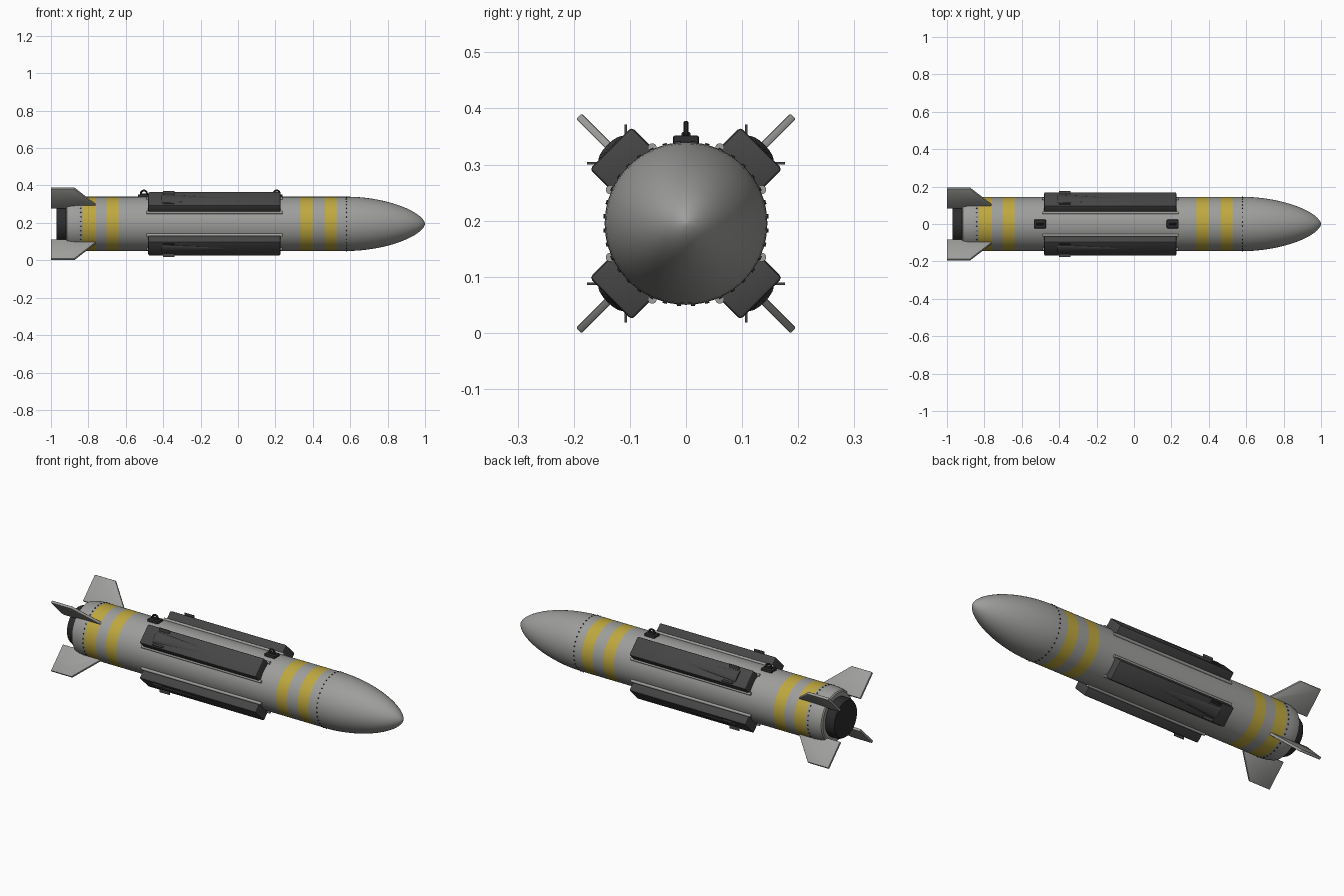
import bpy, bmesh, math
from mathutils import Matrix, Vector

if "Cube" in bpy.data.objects:
    bpy.data.objects.remove(bpy.data.objects["Cube"])

ZC = 0.195   # height of the long axis
R = 0.145    # body radius


def mat(name, c):
    m = bpy.data.materials.new(name)
    m.diffuse_color = (*c, 1)
    m.use_nodes = True
    m.node_tree.nodes["Principled BSDF"].inputs["Base Color"].default_value = m.diffuse_color
    return m


GREY = mat("body grey", (0.34, 0.34, 0.33))
YELLOW = mat("band yellow", (0.52, 0.39, 0.05))
DARK = mat("pod dark grey", (0.06, 0.06, 0.06))
BLACK = mat("fitting black", (0.025, 0.025, 0.027))


def finish(bm, name, mats, angle=0.0, smooth=True):
    """Turn a bmesh built around the long axis into an object rolled by angle."""
    bmesh.ops.recalc_face_normals(bm, faces=bm.faces)
    me = bpy.data.meshes.new(name)
    bm.to_mesh(me)
    bm.free()
    for m in mats:
        me.materials.append(m)
    ob = bpy.data.objects.new(name, me)
    bpy.context.collection.objects.link(ob)
    me.transform(Matrix.Translation((0, 0, ZC)) @ Matrix.Rotation(angle, 4, 'X'))
    if smooth:
        bpy.ops.object.select_all(action='DESELECT')
        ob.select_set(True)
        bpy.context.view_layer.objects.active = ob
        bpy.ops.object.shade_smooth_by_angle(angle=math.radians(35))
    return ob


def lathe(profile, seg=64):
    """Spin (x, radius) points about the x axis and cap both ends."""
    bm = bmesh.new()
    rings = [[bm.verts.new((x, r * math.cos(2 * math.pi * i / seg), r * math.sin(2 * math.pi * i / seg)))
              for i in range(seg)] for x, r in profile]
    for a, b in zip(rings, rings[1:]):
        for i in range(seg):
            j = (i + 1) % seg
            bm.faces.new((a[i], a[j], b[j], b[i]))
    bm.faces.new(rings[0])
    bm.faces.new(rings[-1])
    return bm


def add_box(bm, lo, hi, bevel=0.0, rot=None):
    lo, hi = Vector(lo), Vector(hi)
    M = Matrix.Translation((lo + hi) / 2)
    if rot is not None:
        M = M @ rot
    vs = bmesh.ops.create_cube(bm, size=1, matrix=M @ Matrix.Diagonal((*(hi - lo), 1)))["verts"]
    if bevel:
        edges = list({e for v in vs for e in v.link_edges})
        bmesh.ops.bevel(bm, geom=edges, offset=bevel, segments=2, profile=0.5, affect='EDGES')


def add_rod(bm, x0, x1, y, z, r0, r1, seg=16, flat=1.0):
    M = Matrix.Translation(((x0 + x1) / 2, y, z)) @ Matrix.Diagonal((1, 1, flat, 1)) @ Matrix.Rotation(math.pi / 2, 4, 'Y')
    bmesh.ops.create_cone(bm, cap_ends=True, segments=seg, radius1=r0, radius2=r1, depth=x1 - x0, matrix=M)


# Body with rounded nose; yellow bands are chosen by position along x
bands = [(-0.83, -0.76), (-0.70, -0.635), (0.335, 0.40), (0.465, 0.53)]
prof = [(-0.92, 0.128), (-0.915, 0.135), (-0.89, 0.142), (-0.86, R)]
prof += [(x, R) for b in bands for x in b] + [(0.59, R)]
for k in range(1, 20):
    t = math.sin(math.pi / 2 * k / 20)
    prof.append((0.59 + 0.41 * t, R * (1 - t ** 1.8) ** 0.6))
prof.append((1.0, 0.002))
bm = lathe(prof)
for f in bm.faces:
    x = f.calc_center_median().x
    f.material_index = int(any(a < x < b for a, b in bands) and abs(f.normal.x) < 0.5)
finish(bm, "body", [GREY, YELLOW])

# Tail nozzle
finish(lathe([(-0.91, 0.106), (-0.955, 0.106), (-0.97, 0.098)], 32), "tail_nozzle", [BLACK])

# Rings of small rivets
bm = bmesh.new()
for x in (-0.84, 0.58):
    for i in range(36):
        M = (Matrix.Rotation(2 * math.pi * (i + 0.5) / 36, 4, 'X') @ Matrix.Translation((x, 0, R)))
        bmesh.ops.create_cone(bm, cap_ends=True, segments=8, radius1=0.0042, radius2=0.0036, depth=0.005, matrix=M)
finish(bm, "rivets", [BLACK])

for k in range(4):
    ang = math.radians(45 + 90 * k)

    # Tail fin: swept plate with softened edges
    bm = bmesh.new()
    outline = [(-1.0, 0.122), (-1.0, 0.27), (-0.875, 0.27), (-0.76, 0.144), (-0.76, 0.122)]
    face = bm.faces.new([bm.verts.new((x, -0.007, z)) for x, z in outline])
    ext = bmesh.ops.extrude_face_region(bm, geom=[face])["geom"]
    bmesh.ops.translate(bm, vec=(0, 0.014, 0), verts=[v for v in ext if isinstance(v, bmesh.types.BMVert)])
    bmesh.ops.bevel(bm, geom=bm.edges[:], offset=0.003, segments=2, profile=0.5, affect='EDGES')
    finish(bm, f"tail_fin_{k + 1}", [GREY], ang)

    # Side pod
    bm = bmesh.new()
    add_box(bm, (-0.48, -0.053, 0.11), (0.227, 0.053, 0.19), 0.007)
    finish(bm, f"side_pod_{k + 1}", [DARK], ang)

    # Tapered bulge and small splayed vanes on the pod's outer face
    bm = bmesh.new()
    add_rod(bm, -0.41, 0.02, 0, 0.187, 0.032, 0.004, flat=0.35)
    for s in (-1, 1):
        add_box(bm, (-0.40, s * 0.041 - 0.002, 0.182), (-0.34, s * 0.041 + 0.002, 0.204), 0,
                Matrix.Rotation(-s * math.pi / 4, 4, 'X'))
    finish(bm, f"pod_bulge_{k + 1}", [DARK], ang)

    # Mounting rails along both sides of the pod
    bm = bmesh.new()
    for s in (-1, 1):
        add_rod(bm, -0.49, 0.238, s * 0.053, 0.138, 0.008, 0.008, 12)
    finish(bm, f"pod_rails_{k + 1}", [GREY], ang)

# Two suspension lugs on top: base plate, stem and ring
for n, x in (("rear", -0.503), ("front", 0.207)):
    bm = bmesh.new()
    add_box(bm, (x - 0.032, -0.023, 0.138), (x + 0.032, 0.023, 0.157), 0.004)
    add_box(bm, (x - 0.018, -0.008, 0.15), (x + 0.018, 0.008, 0.163), 0.003)
    finish(bm, f"{n}_lug_plate", [BLACK])
    bpy.ops.mesh.primitive_torus_add(major_segments=24, minor_segments=10, major_radius=0.016, minor_radius=0.005,
                                     location=(x, 0, ZC + 0.162), rotation=(math.pi / 2, 0, 0))
    ring = bpy.context.object
    ring.name = f"{n}_lug_ring"
    ring.data.materials.append(BLACK)
    bpy.ops.object.shade_smooth_by_angle(angle=math.radians(35))
